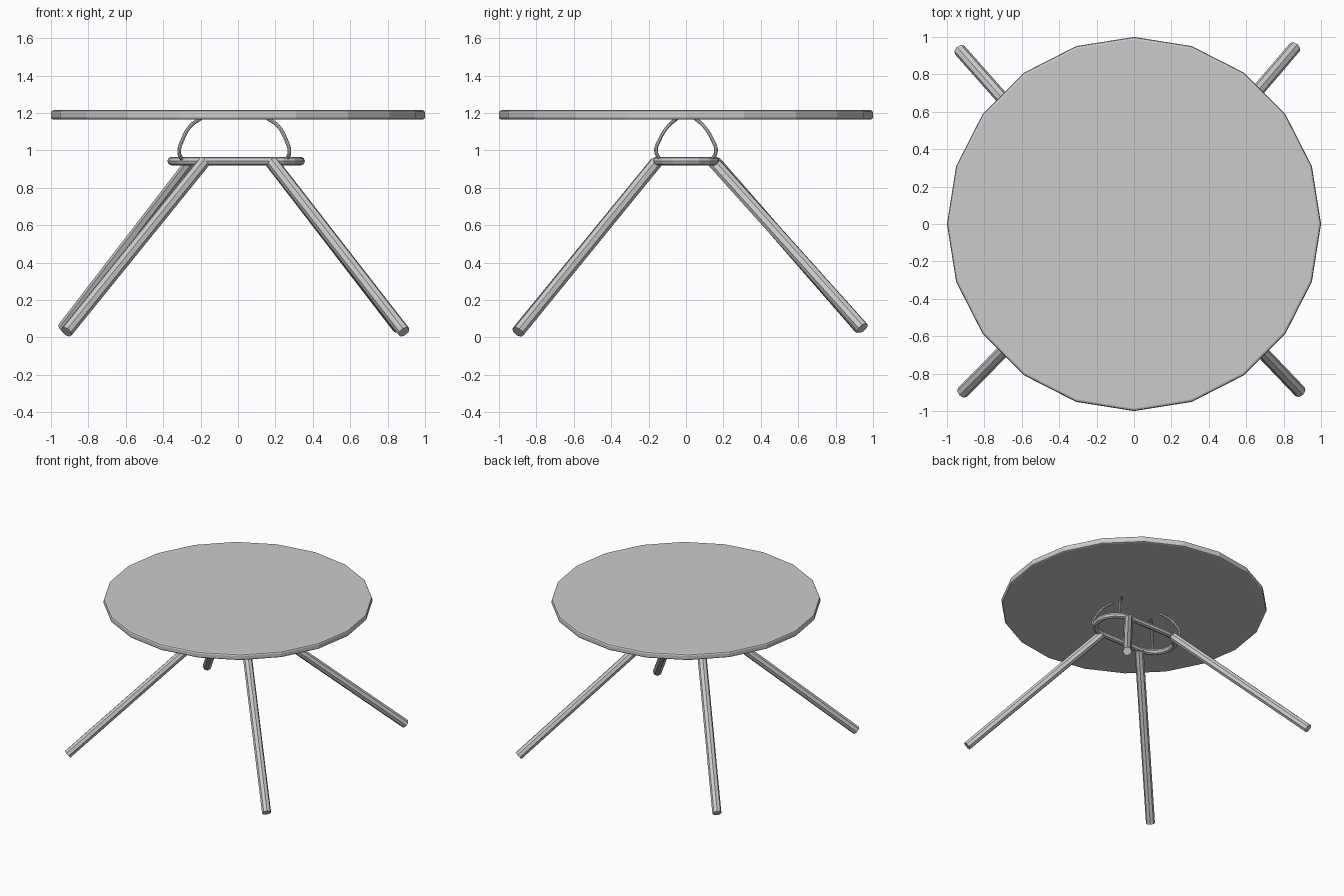
import bpy
import math
from mathutils import Vector

cube = bpy.data.objects.get("Cube")
if cube:
    bpy.data.objects.remove(cube, do_unlink=True)

grey = bpy.data.materials.new("warm_free_grey")
grey.name = "plain_grey"
grey.use_nodes = True
GREY = (0.6, 0.6, 0.6, 1)
grey.diffuse_color = GREY
grey.node_tree.nodes["Principled BSDF"].inputs["Base Color"].default_value = GREY


def tube(name, points, radius, closed=False, smooth=False):
    """Round bar swept along a path, turned into a mesh."""
    curve = bpy.data.curves.new(name, "CURVE")
    curve.dimensions = "3D"
    curve.bevel_depth = radius
    curve.bevel_resolution = 2
    curve.use_fill_caps = True
    if smooth:
        spline = curve.splines.new("BEZIER")
        spline.bezier_points.add(len(points) - 1)
        for bp, p in zip(spline.bezier_points, points):
            bp.co = p
            bp.handle_left_type = bp.handle_right_type = "AUTO"
        spline.resolution_u = 4
    else:
        spline = curve.splines.new("POLY")
        spline.points.add(len(points) - 1)
        for sp, p in zip(spline.points, points):
            sp.co = (*p, 1)
    spline.use_cyclic_u = closed
    spline.use_smooth = False
    curve.materials.append(grey)
    obj = bpy.data.objects.new(name, curve)
    bpy.context.collection.objects.link(obj)
    bpy.ops.object.select_all(action="DESELECT")
    obj.select_set(True)
    bpy.context.view_layer.objects.active = obj
    bpy.ops.object.convert(target="MESH")
    return bpy.context.object


# Twenty-sided table top with a rounded rim
bpy.ops.mesh.primitive_cylinder_add(vertices=20, radius=1, depth=0.05, location=(0, 0, 1.19))
top = bpy.context.object
top.name = "table_top"
top.data.materials.append(grey)
rim = top.modifiers.new("rounded_rim", "BEVEL")
rim.width = 0.013
rim.segments = 2
rim.limit_method = "ANGLE"
rim.angle_limit = math.radians(40)

# Oblong support ring: two half circles joined by straight bars
RING_Z, END_R, HALF = 0.943, 0.16, 0.185
ring = []
for side in (1, -1):
    for i in range(9):
        a = math.pi * (i / 8 - 0.5)
        ring.append((side * (HALF + END_R * math.cos(a)) - 0.01,
                     side * END_R * math.sin(a), RING_Z))
tube("support_ring", ring, 0.023, closed=True)

# Four splayed legs: top and foot centres
legs = {
    "front_right_leg": ((-0.185, -0.16, 0.935), (-0.917, -0.9, 0.03)),
    "front_left_leg": ((0.185, -0.16, 0.935), (0.888, -0.897, 0.03)),
    "back_right_leg": ((-0.25, 0.16, 0.935), (-0.932, 0.93, 0.05)),
    "back_left_leg": ((0.18, 0.15, 0.935), (0.86, 0.945, 0.05)),
}
for name, (head, foot) in legs.items():
    tube(name, [Vector(head), Vector(foot)], 0.034)

# Thin bowed wires between ring and table top: outward x, y and z
wire = [(0.275, 0.13, 0.945), (0.295, 0.16, 0.99), (0.275, 0.14, 1.06),
        (0.235, 0.095, 1.13), (0.18, 0.05, 1.17)]
for x_name, sx, shift in (("left", 1, -0.02), ("right", -1, -0.02)):
    for y_name, sy in (("front", -1), ("back", 1)):
        path = [(sx * x + shift, sy * y, z) for x, y, z in wire]
        tube(f"{y_name}_{x_name}_wire", path, 0.01, smooth=True)
